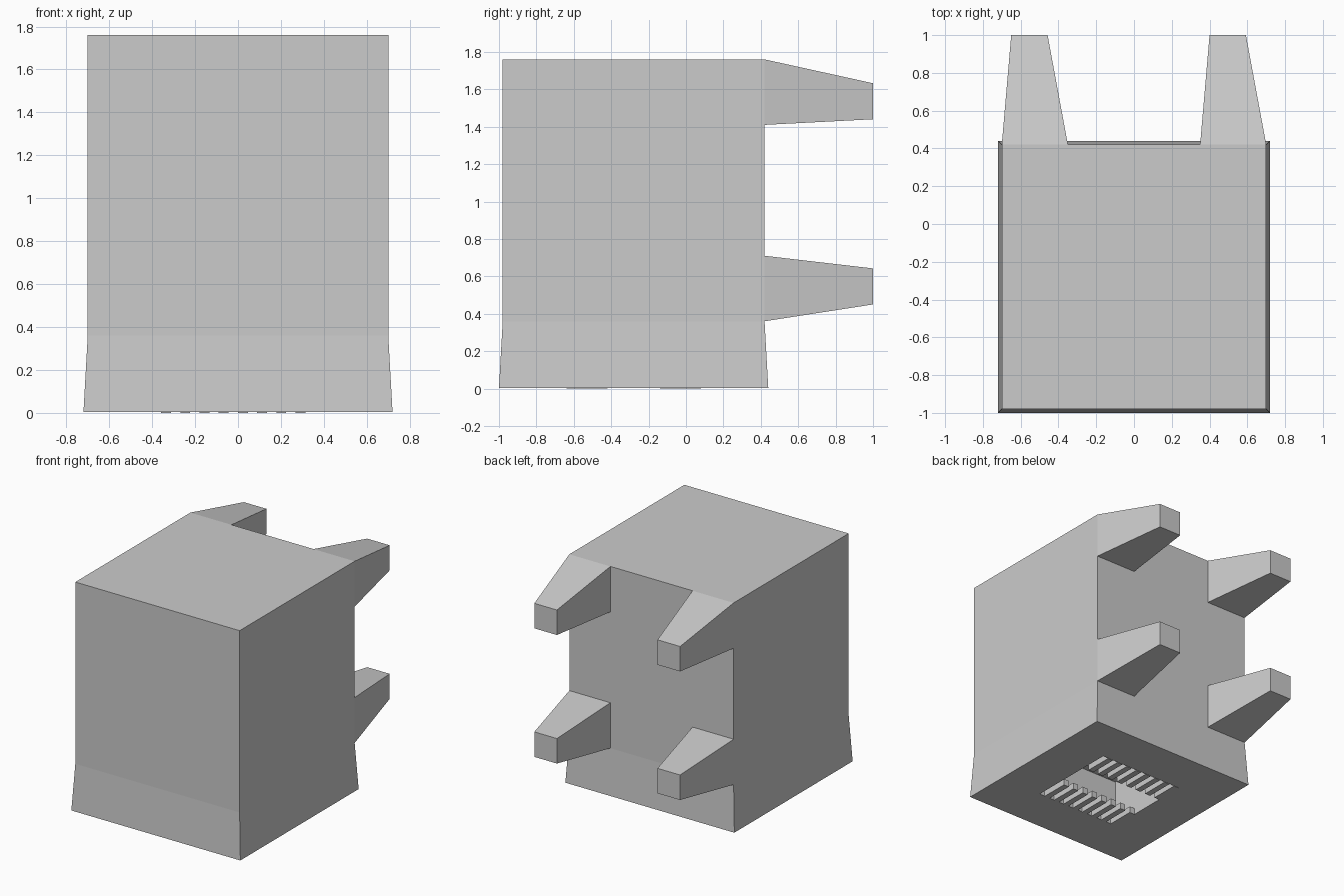
import bpy, bmesh
from mathutils import Matrix, Vector

if "Cube" in bpy.data.objects:
    bpy.data.objects.remove(bpy.data.objects["Cube"])

CY = -0.28            # body centre in y
FLOOR = 0.003         # housing underside; contacts sit just proud of it


def finish(bm, name):
    bmesh.ops.recalc_face_normals(bm, faces=bm.faces[:])
    me = bpy.data.meshes.new(name)
    bm.to_mesh(me)
    bm.free()
    ob = bpy.data.objects.new(name, me)
    bpy.context.collection.objects.link(ob)
    return ob


def extrude(bm, faces):
    """Extrude faces, remove the originals, return new faces and verts."""
    geom = bmesh.ops.extrude_face_region(bm, geom=faces)["geom"]
    old = [f for f in faces if f.is_valid]
    if old:
        bmesh.ops.delete(bm, geom=old, context='FACES')
    bm.normal_update()
    return ([g for g in geom if isinstance(g, bmesh.types.BMFace)],
            [g for g in geom if isinstance(g, bmesh.types.BMVert)])


# Housing: block divided 4 x 4 on every side
bm = bmesh.new()
bmesh.ops.create_cube(bm, size=1.4, matrix=Matrix.Translation((0, CY, 1.06)))
bmesh.ops.subdivide_edges(bm, edges=bm.edges[:], cuts=3, use_grid_fill=True)
bm.normal_update()

# Tapered prongs from the four corner cells of the back
corners = []
for f in bm.faces:
    c = f.calc_center_median()
    if c.y > 0.41 and abs(c.x) > 0.4 and abs(c.z - 1.06) > 0.4:
        corners.append(f)
for f in corners:
    x0 = min(v.co.x for v in f.verts)
    z0 = min(v.co.z for v in f.verts)
    lift = 0.03 if z0 > 1 else 0.09
    _, verts = extrude(bm, [f])
    for v in verts:
        v.co = Vector((x0 + 0.05 + 0.55 * (v.co.x - x0), 1.0,
                       z0 + lift + 0.55 * (v.co.z - z0)))

# Flared foot
bottom = [f for f in bm.faces
          if all(abs(v.co.z - 0.36) < 1e-3 for v in f.verts)]
faces, verts = extrude(bm, bottom)
k = 0.72 / 0.70
for v in verts:
    v.co = Vector((v.co.x * k, CY + (v.co.y - CY) * k, FLOOR))

# Socket recess in the underside
inner = []
for f in faces:
    c = f.calc_center_median()
    if abs(c.x) < 0.3 and abs(c.y - CY) < 0.3:
        inner.append(f)
_, verts = extrude(bm, inner)
for v in verts:
    v.co.z = 0.37
finish(bm, "housing")

# Two rows of contact bars in the socket
bm = bmesh.new()
for i in range(8):
    for y in (-0.53, -0.03):
        m = (Matrix.Translation((-0.3355 + i * 0.0895, y, 0.025))
             @ Matrix.Diagonal((0.046, 0.22, 0.05, 1)))
        bmesh.ops.create_cube(bm, size=1, matrix=m)
finish(bm, "socket_contacts")
